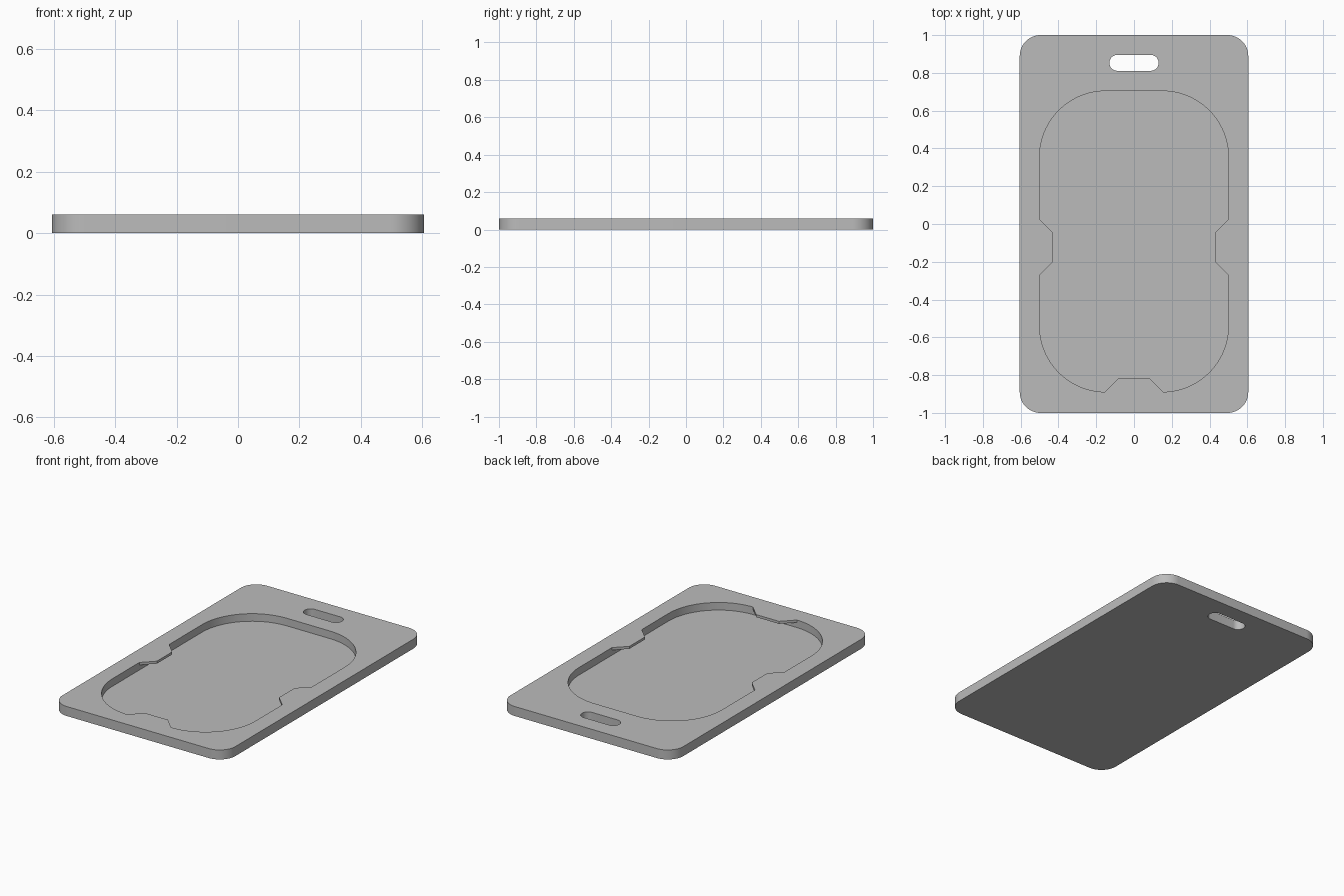
import bpy
import bmesh
from math import cos, sin, pi

cube = bpy.data.objects.get("Cube")
if cube:
    bpy.data.objects.remove(cube, do_unlink=True)

grey = bpy.data.materials.new("plain grey")
grey.use_nodes = True
grey.diffuse_color = (0.5, 0.5, 0.5, 1)
grey.node_tree.nodes["Principled BSDF"].inputs["Base Color"].default_value = (0.5, 0.5, 0.5, 1)

THICK = 0.06
FLOOR = 0.012
TAB_UNDER = 0.044
ABOVE = 0.1


def rounded_rect(x, y0, y1, r, steps=16):
    """Counter-clockwise outline, symmetric about x = 0."""
    centres = [(x - r, y1 - r), (r - x, y1 - r), (r - x, y0 + r), (x - r, y0 + r)]
    pts = []
    for q, (cx, cy) in enumerate(centres):
        for i in range(steps + 1):
            a = (q + i / steps) * pi / 2
            pts.append((cx + r * cos(a), cy + r * sin(a)))
    return pts


def prism(name, outline, z0, z1):
    bm = bmesh.new()
    base = bm.faces.new([bm.verts.new((x, y, z0)) for x, y in outline])
    top = bmesh.ops.extrude_face_region(bm, geom=[base])["geom"]
    verts = [g for g in top if isinstance(g, bmesh.types.BMVert)]
    bmesh.ops.translate(bm, verts=verts, vec=(0, 0, z1 - z0))
    bmesh.ops.recalc_face_normals(bm, faces=bm.faces)
    mesh = bpy.data.meshes.new(name)
    bm.to_mesh(mesh)
    bm.free()
    mesh.materials.append(grey)
    obj = bpy.data.objects.new(name, mesh)
    bpy.context.collection.objects.link(obj)
    return obj


def activate(obj):
    bpy.ops.object.select_all(action='DESELECT')
    obj.select_set(True)
    bpy.context.view_layer.objects.active = obj


def cut(target, cutter):
    cutter.hide_render = True
    activate(target)
    mod = target.modifiers.new("cut", 'BOOLEAN')
    mod.operation = 'DIFFERENCE'
    mod.solver = 'EXACT'
    mod.object = cutter
    bpy.ops.object.modifier_apply(modifier=mod.name)
    bpy.data.objects.remove(cutter, do_unlink=True)


# Plate with rounded corners
plate = prism("plate", rounded_rect(0.605, -1, 1, 0.11), 0, THICK)

# Pocket shape, less the thin overhanging tabs left at its rim
pocket = prism("pocket_cutter", rounded_rect(0.5, -0.889, 0.704, 0.35, 24), FLOOR, ABOVE)
for side in (1, -1):
    tab = [(side * x, y) for x, y in
           ((0.53, 0.056), (0.428, -0.046), (0.428, -0.2), (0.53, -0.302))]
    cut(pocket, prism("side_tab", tab, TAB_UNDER, ABOVE + 0.1))
front_tab = [(-0.195, -0.93), (0.195, -0.93), (0.08, -0.815), (-0.08, -0.815)]
cut(pocket, prism("front_tab", front_tab, TAB_UNDER, ABOVE + 0.1))
cut(plate, pocket)

# Hanging slot right through the plate
slot = prism("slot_cutter", rounded_rect(0.13, 0.811, 0.895, 0.041, 12), -0.1, ABOVE)
cut(plate, slot)

activate(plate)
bpy.ops.object.shade_smooth_by_angle(angle=pi / 6)
